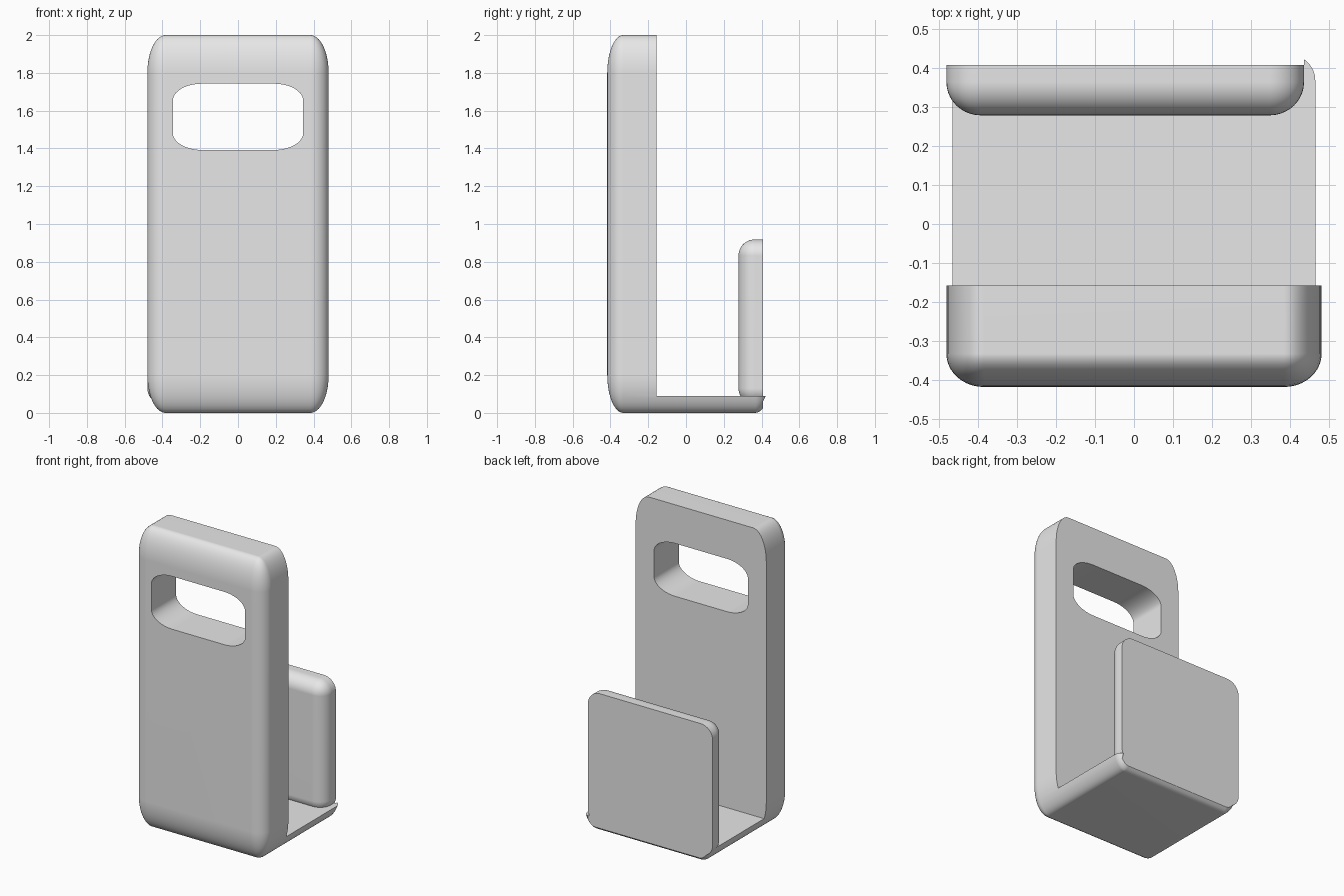
import bpy
import bmesh
import math
from mathutils import Vector

if "Cube" in bpy.data.objects:
    bpy.data.objects.remove(bpy.data.objects["Cube"], do_unlink=True)

# Single light grey plastic
GREY = (0.8, 0.8, 0.8, 1.0)
grey = bpy.data.materials.new("light_grey")
grey.use_nodes = True
grey.diffuse_color = GREY
grey.node_tree.nodes["Principled BSDF"].inputs["Base Color"].default_value = GREY


def box(name, lo, hi, radii=None, segments=10):
    """Box between two corners; radii gives the rounding along each axis."""
    lo, hi = Vector(lo), Vector(hi)
    bm = bmesh.new()
    bmesh.ops.create_cube(bm, size=1.0)
    if radii:
        bmesh.ops.bevel(bm, geom=bm.edges[:], offset=0.1, segments=segments,
                        profile=0.5, affect='EDGES')
    for v in bm.verts:
        for i in range(3):
            side = math.copysign(1.0, v.co[i])
            half, mid = (hi[i] - lo[i]) / 2, (hi[i] + lo[i]) / 2
            inset = radii[i] * (0.5 - abs(v.co[i])) / 0.1 if radii else 0.0
            v.co[i] = mid + side * (half - inset)
    bmesh.ops.recalc_face_normals(bm, faces=bm.faces[:])
    mesh = bpy.data.meshes.new(name)
    bm.to_mesh(mesh)
    bm.free()
    mesh.materials.append(grey)
    obj = bpy.data.objects.new(name, mesh)
    bpy.context.collection.objects.link(obj)
    return obj


def select(obj):
    bpy.ops.object.select_all(action='DESELECT')
    obj.select_set(True)
    bpy.context.view_layer.objects.active = obj


def carve(obj, cutter):
    """Subtract a cutter from the object, then discard the cutter."""
    cutter.hide_render = True
    mod = obj.modifiers.new("carve", 'BOOLEAN')
    mod.operation = 'DIFFERENCE'
    mod.solver = 'EXACT'
    mod.object = cutter
    select(obj)
    bpy.ops.object.modifier_apply(modifier=mod.name)
    bpy.data.objects.remove(cutter, do_unlink=True)


BACK = 0.407        # flat rear plane
PLATE_EDGE = 0.435  # left edge of the rear plate

# Tall front panel and floor, carved from one rounded block
body = box("panel_and_floor", (-0.48, -0.417, 0), (0.48, 0.452, 2),
           (0.096, 0.085, 0.2))
carve(body, box("space_cutter", (-1, -0.157, 0.09), (1, 1, 3)))
carve(body, box("rear_cutter", (-1, BACK, -1), (PLATE_EDGE, 1, 0.5)))

# Rounded grip opening through the panel
carve(body, box("opening_cutter", (-0.345, -1, 1.392), (0.345, 0.3, 1.743),
                (0.155, 0.1, 0.09)))

# Short rear plate, rounded towards the front and flat behind
plate = box("rear_plate", (-0.48, 0.278, 0.045), (PLATE_EDGE, 0.7, 0.918),
            (0.088, 0.085, 0.085))
carve(plate, box("plate_cutter", (-1, BACK, -1), (1, 1, 2)))

# Smooth rounding, crisp cut edges, flat large faces
for part in (body, plate):
    select(part)
    bpy.ops.object.shade_smooth_by_angle(angle=math.radians(30))
    part.modifiers.new("even_normals", 'WEIGHTED_NORMAL').keep_sharp = True
